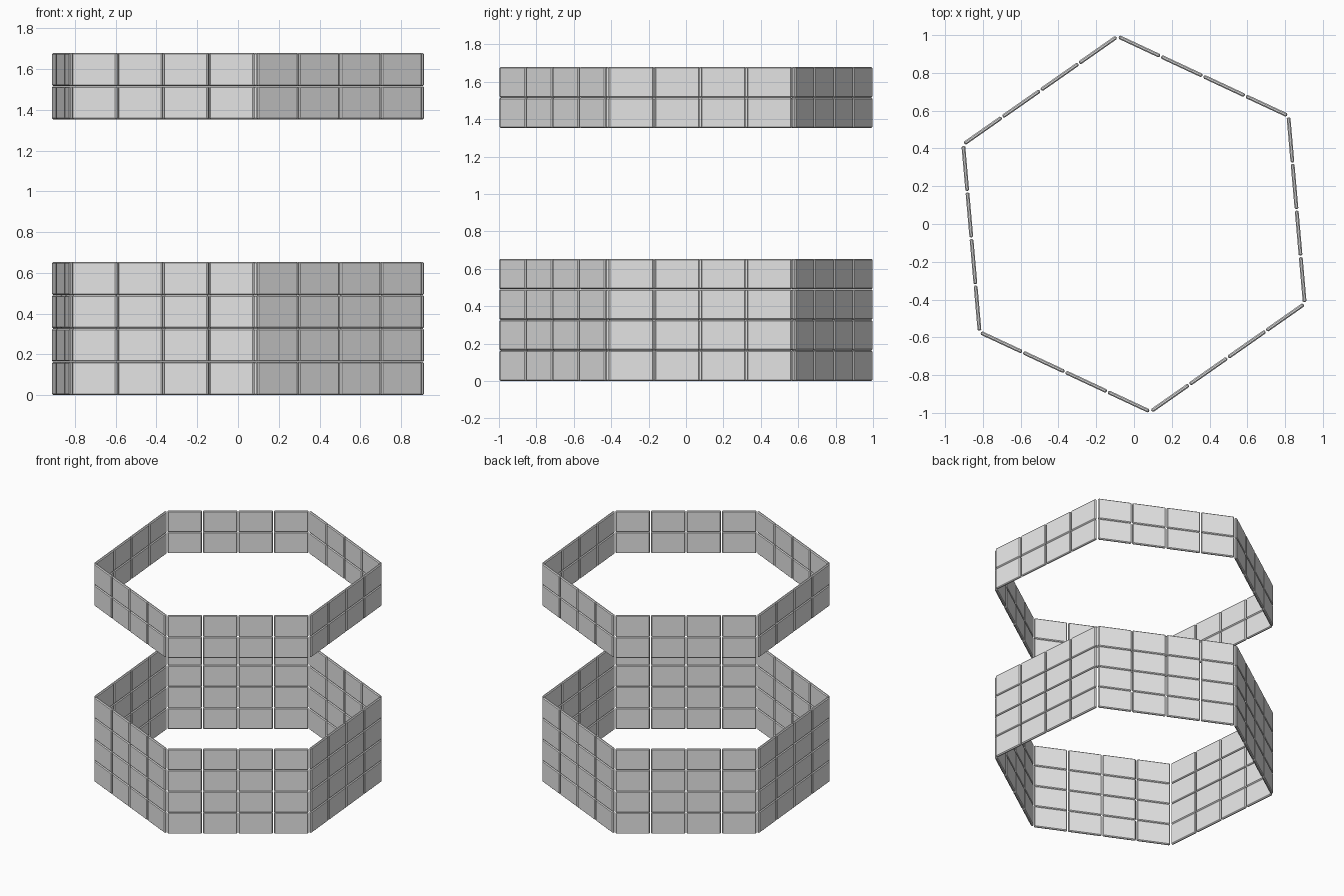
import bpy, bmesh, math
from mathutils import Matrix, Vector

cube = bpy.data.objects.get("Cube")
if cube:
    bpy.data.objects.remove(cube, do_unlink=True)

APOTHEM = 0.874      # centre to outer wall face
THICK = 0.02
PITCH_X = 0.2475     # panel spacing along a wall
PITCH_Z = 0.1635     # panel spacing upward
GAP_X, GAP_Z = 0.008, 0.001
COLUMNS = 4

grey = bpy.data.materials.new("panel grey")
grey.use_nodes = True
grey.diffuse_color = (0.8, 0.8, 0.8, 1)
grey.node_tree.nodes["Principled BSDF"].inputs["Base Color"].default_value = (0.8, 0.8, 0.8, 1)


def wall_mesh(name, rows):
    """Grid of separate panels, outer face toward +x."""
    bm = bmesh.new()
    size = Matrix.Diagonal((THICK, PITCH_X - GAP_X, PITCH_Z - GAP_Z, 1))
    for col in range(COLUMNS):
        for row in range(rows):
            centre = Vector((APOTHEM - THICK / 2,
                             (col - (COLUMNS - 1) / 2) * PITCH_X,
                             (row + 0.5) * PITCH_Z))
            bmesh.ops.create_cube(bm, size=1, matrix=Matrix.Translation(centre) @ size)
    mesh = bpy.data.meshes.new(name)
    bm.to_mesh(mesh)
    bm.free()
    mesh.materials.append(grey)
    return mesh


def hexagon_ring(name, rows, base):
    """Six panelled walls turned about the z axis."""
    mesh = wall_mesh(name, rows)
    for side in range(6):
        wall = bpy.data.objects.new(f"{name}_{side + 1}", mesh)
        wall.location.z = base
        wall.rotation_euler.z = math.radians(5 + 60 * side)
        bpy.context.collection.objects.link(wall)
        # chamfered panel edges
        bevel = wall.modifiers.new("chamfer", 'BEVEL')
        bevel.width = 0.006
        bevel.segments = 1


hexagon_ring("lower_wall", 4, 0.0)
hexagon_ring("upper_wall", 2, 1.352)
